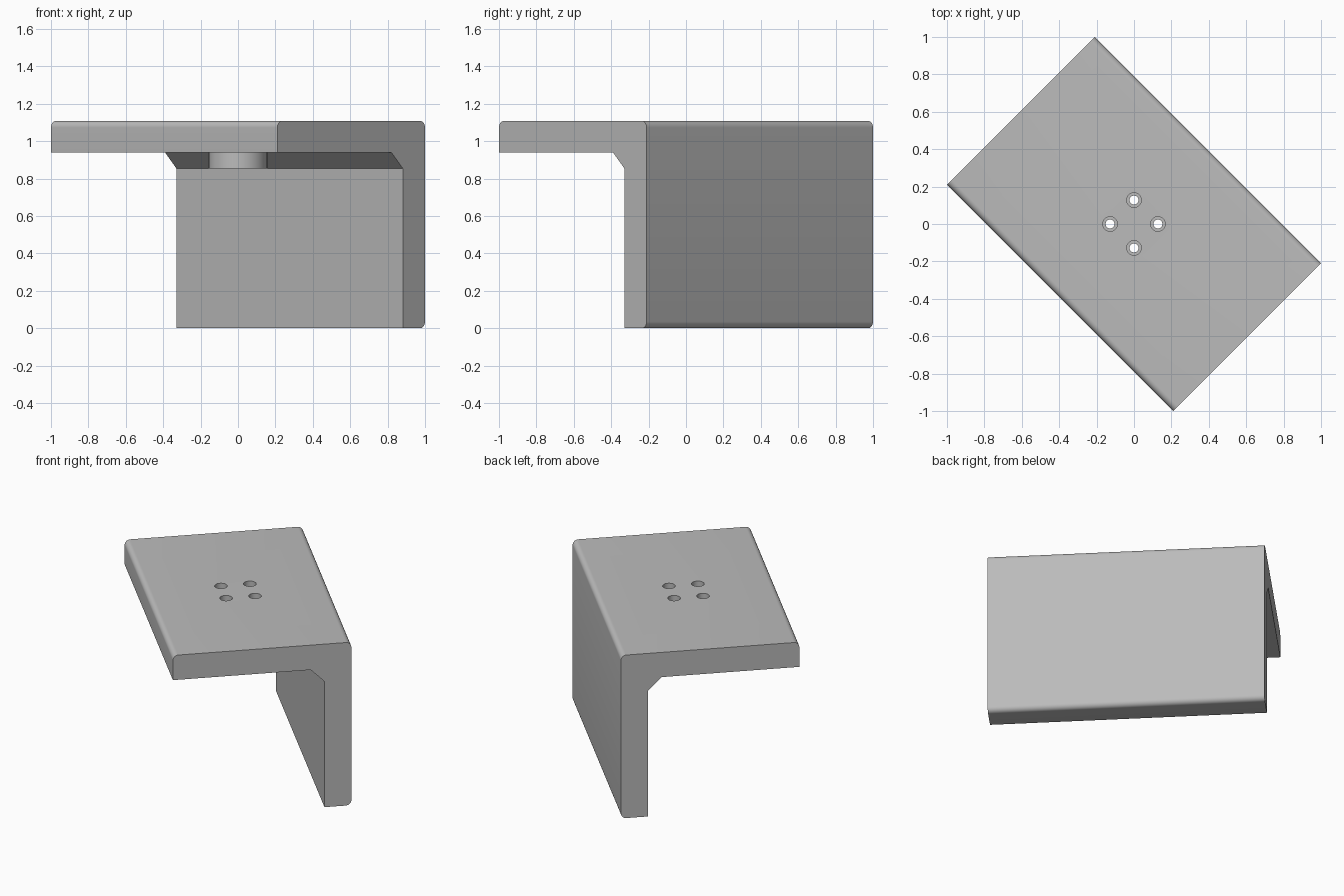
import bpy, bmesh
from math import sin, cos, pi
from mathutils import Matrix

cube = bpy.data.objects.get("Cube")
if cube:
    bpy.data.objects.remove(cube, do_unlink=True)

grey = bpy.data.materials.new("plain_grey")
grey.use_nodes = True
colour = (0.5, 0.5, 0.5, 1)
grey.diffuse_color = colour
grey.node_tree.nodes["Principled BSDF"].inputs["Base Color"].default_value = colour

HALF_W, HALF_L, TOP = 0.558, 0.856, 1.108   # bracket size
THICK, GUSSET, ROUND = 0.168, 0.086, 0.035
UNDER = TOP - THICK


def add_object(name, bm):
    bmesh.ops.recalc_face_normals(bm, faces=bm.faces)
    mesh = bpy.data.meshes.new(name)
    bm.to_mesh(mesh)
    bm.free()
    obj = bpy.data.objects.new(name, mesh)
    bpy.context.collection.objects.link(obj)
    mesh.materials.append(grey)
    return obj


def add_cylinder(bm, x, y, z0, z1, radius, segments):
    bmesh.ops.create_cone(bm, cap_ends=True, segments=segments, radius1=radius,
                          radius2=radius, depth=z1 - z0,
                          matrix=Matrix.Translation((x, y, (z0 + z1) / 2)))


def arc(cx, cz, start):
    steps = 8
    angles = [start + pi / 2 * i / steps for i in range(steps + 1)]
    return [(cx + ROUND * cos(a), cz + ROUND * sin(a)) for a in angles]


# L-shaped bracket: one profile with rounded outer edges, extruded lengthwise
inner = HALF_W - THICK
right, left = HALF_W - ROUND, ROUND - HALF_W
profile = [(-HALF_W, UNDER), (inner - GUSSET, UNDER), (inner, UNDER - GUSSET), (inner, 0)]
profile += arc(right, ROUND, -pi / 2)
profile += arc(right, TOP - ROUND, 0)
profile += arc(left, TOP - ROUND, pi / 2)
bm = bmesh.new()
face = bm.faces.new([bm.verts.new((x, -HALF_L, z)) for x, z in profile])
new = bmesh.ops.extrude_face_region(bm, geom=[face])["geom"]
bmesh.ops.translate(bm, vec=(0, 2 * HALF_L, 0),
                    verts=[v for v in new if isinstance(v, bmesh.types.BMVert)])
bmesh.ops.rotate(bm, verts=bm.verts, matrix=Matrix.Rotation(pi / 4, 3, 'Z'))
bracket = add_object("angle_bracket", bm)

# Round boss under the shelf
bm = bmesh.new()
add_cylinder(bm, 0, 0, UNDER - GUSSET, UNDER, 0.157, 64)
boss = add_object("mounting_boss", bm)

# Four counterbored screw holes through shelf and boss
spots = [(0.128 * cos(k * pi / 2), 0.128 * sin(k * pi / 2)) for k in range(4)]
cutters = []
for name, radius, bottom in (("bore", 0.024, 0.7), ("counterbore", 0.039, TOP - 0.08)):
    bm = bmesh.new()
    for x, y in spots:
        add_cylinder(bm, x, y, bottom, TOP + 0.1, radius, 32)
    cutter = add_object(name + "_cutter", bm)
    cutter.hide_render = True
    cutters.append(cutter)

for obj in (bracket, boss):
    bpy.ops.object.select_all(action='DESELECT')
    obj.select_set(True)
    bpy.context.view_layer.objects.active = obj
    for cutter in cutters:
        mod = obj.modifiers.new("holes", 'BOOLEAN')
        mod.operation, mod.solver, mod.object = 'DIFFERENCE', 'EXACT', cutter
        bpy.ops.object.modifier_apply(modifier=mod.name)
    bpy.ops.object.shade_smooth_by_angle(angle=pi / 6)

for cutter in cutters:
    bpy.data.objects.remove(cutter, do_unlink=True)
